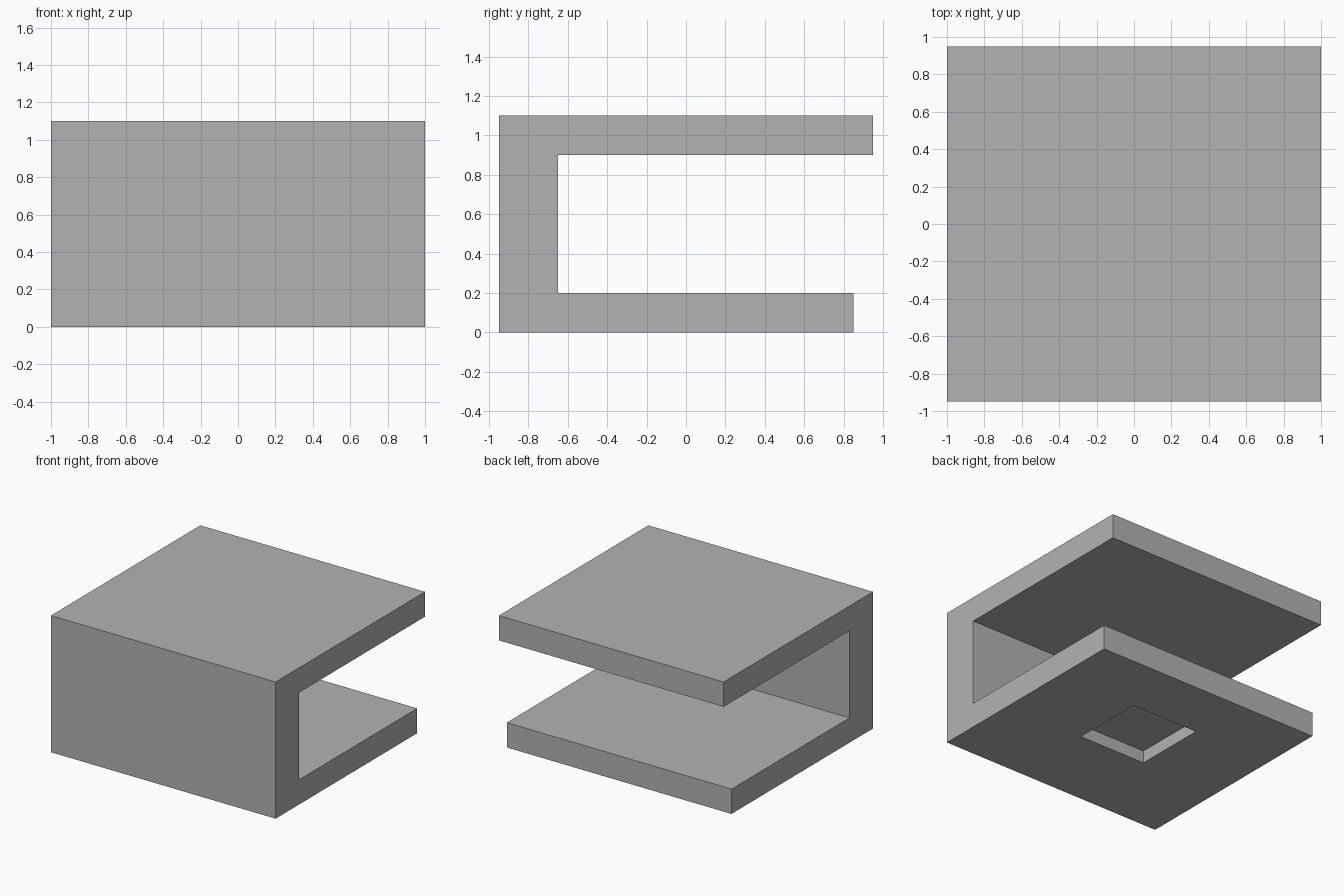
import bpy
import bmesh
from mathutils import Matrix

cube = bpy.data.objects.get("Cube")
if cube:
    bpy.data.objects.remove(cube, do_unlink=True)

# Single plain grey
grey = bpy.data.materials.new("plain_grey")
grey.use_nodes = True
colour = (0.45, 0.45, 0.45, 1)
grey.diffuse_color = colour
grey.node_tree.nodes["Principled BSDF"].inputs["Base Color"].default_value = colour


def add_object(name, bm):
    bmesh.ops.recalc_face_normals(bm, faces=bm.faces[:])
    mesh = bpy.data.meshes.new(name)
    bm.to_mesh(mesh)
    bm.free()
    mesh.materials.append(grey)
    obj = bpy.data.objects.new(name, mesh)
    bpy.context.collection.objects.link(obj)
    return obj


# C-shaped side profile (y, z), extruded across the width
profile = [(-0.95, 0), (0.85, 0), (0.85, 0.2), (-0.65, 0.2),
           (-0.65, 0.9), (0.95, 0.9), (0.95, 1.1), (-0.95, 1.1)]
bm = bmesh.new()
side = bm.faces.new([bm.verts.new((-1, y, z)) for y, z in profile])
swept = bmesh.ops.extrude_face_region(bm, geom=[side])["geom"]
bmesh.ops.translate(bm, vec=(2, 0, 0),
                    verts=[v for v in swept if isinstance(v, bmesh.types.BMVert)])
bracket = add_object("c_bracket", bm)

# Square pocket in the underside, 0.1 deep
bm = bmesh.new()
bmesh.ops.create_cube(bm, size=1, matrix=Matrix.Translation((0, 0.05, 0))
                      @ Matrix.Diagonal((0.6, 0.6, 0.2, 1)))
cutter = add_object("pocket_cutter", bm)
cutter.hide_render = True
cutter.hide_viewport = True

cut = bracket.modifiers.new("underside_pocket", "BOOLEAN")
cut.operation = "DIFFERENCE"
cut.solver = "EXACT"
cut.object = cutter
